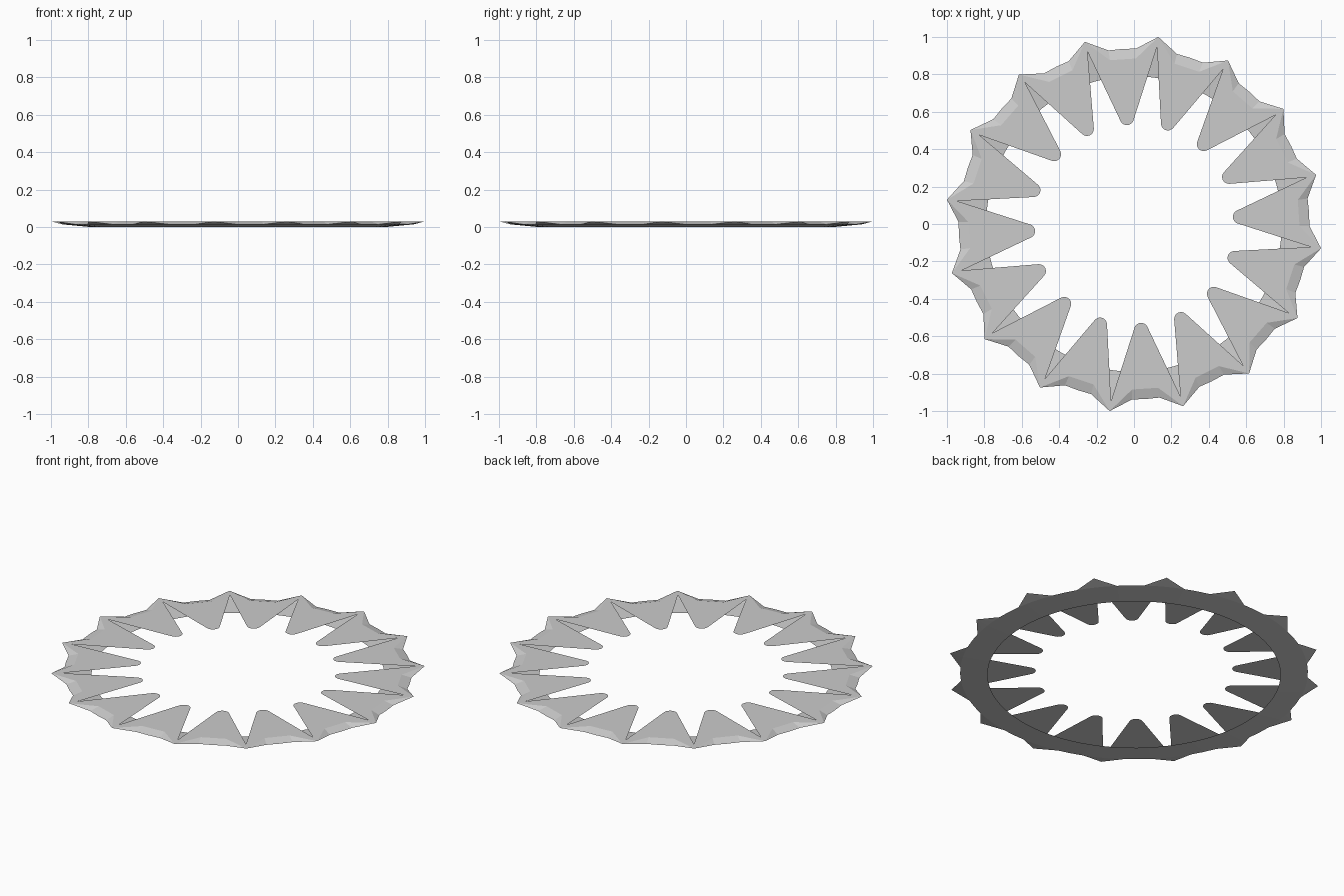
import bpy, bmesh
from math import sin, cos, radians

if "Cube" in bpy.data.objects:
    bpy.data.objects.remove(bpy.data.objects["Cube"])

COUNT = 16
STEP = 360 / COUNT
START = 3.85             # angle of the first tooth
TOP_Z, EDGE_Z = 0.03, 0.014
TIP_R, NOTCH_R = 1.0085, 0.955
VALLEY_R, EDGE_R, INNER_R = 0.885, 0.938, 0.79
FLAT = 4.5               # half angle of the bevel between spikes


def polar(r, a, z):
    return (r * cos(radians(a)), r * sin(radians(a)), z)


def finish(name, bm):
    bmesh.ops.remove_doubles(bm, verts=bm.verts, dist=1e-5)
    me = bpy.data.meshes.new(name)
    bm.to_mesh(me)
    bm.free()
    ob = bpy.data.objects.new(name, me)
    bpy.context.collection.objects.link(ob)
    return ob


def face(bm, pts):
    return bm.faces.new([bm.verts.new(p) for p in pts])


def tooth_tip(a):
    # rounded inner end of one tooth
    pts = []
    for i in range(9):
        t = radians(112 + 136 * i / 8)
        u, v = 0.567 + 0.037 * cos(t), 0.037 * sin(t)
        c, s = cos(radians(a)), sin(radians(a))
        pts.append((u * c - v * s, u * s + v * c, TOP_Z))
    return pts


# angles on the rim, starting at the bevel and running under the spike
span = STEP - 2 * FLAT
rim = [-FLAT, 0] + [FLAT + span * i / 4 for i in range(5)]

teeth, spikes, ring = bmesh.new(), bmesh.new(), bmesh.new()
for k in range(COUNT):
    a = START + k * STEP
    h = STEP / 2
    valley0 = polar(VALLEY_R, a - FLAT, TOP_Z)
    valley1 = polar(VALLEY_R, a + FLAT, TOP_Z)

    # flat top plate with an inward tooth
    face(teeth, [polar(NOTCH_R, a - h, TOP_Z), polar(TIP_R, a - h, TOP_Z),
                 valley0, valley1,
                 polar(TIP_R, a + h, TOP_Z), polar(NOTCH_R, a + h, TOP_Z)]
         + tooth_tip(a))

    # bevel between spikes
    edge = [polar(EDGE_R, a + t, EDGE_Z) for t in rim]
    face(spikes, [valley0, edge[0], edge[1], edge[2], valley1])

    # spike sides and underside
    tip = polar(TIP_R, a + h, TOP_Z)
    nxt = polar(VALLEY_R, a + STEP - FLAT, TOP_Z)
    face(spikes, [valley1, edge[2], tip])
    face(spikes, [tip, edge[6], nxt])
    for i in range(2, 6):
        face(spikes, [edge[i], edge[i + 1], tip])

    # shallow conical ring underneath
    for t0, t1 in zip(rim, rim[1:]):
        face(ring, [polar(INNER_R, a + t0, 0), polar(INNER_R, a + t1, 0),
                    polar(EDGE_R, a + t1, EDGE_Z), polar(EDGE_R, a + t0, EDGE_Z)])

bmesh.ops.reverse_faces(ring, faces=ring.faces)
finish("toothed_top_plate", teeth)
finish("outer_spikes", spikes)
finish("base_ring", ring)
